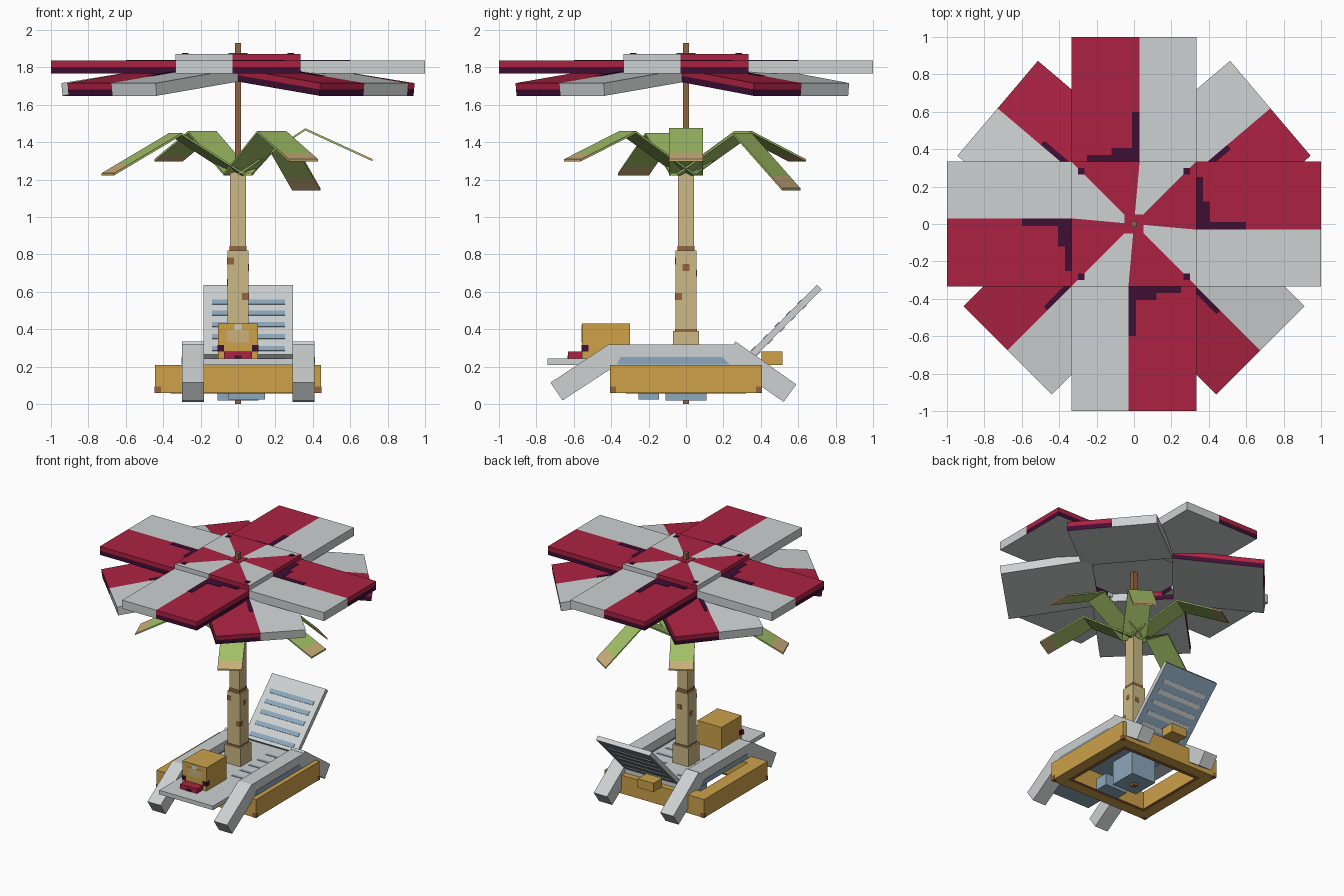
import bpy, bmesh, math
from mathutils import Matrix, Vector

if "Cube" in bpy.data.objects:
    bpy.data.objects.remove(bpy.data.objects["Cube"])


def lin(c):
    c /= 255
    return c / 12.92 if c <= 0.04045 else ((c + 0.055) / 1.055) ** 2.4


COLORS = {"grey": (205, 209, 209), "red": (172, 34, 66), "purple": (62, 14, 52),
          "trunk tan": (203, 184, 132), "wood orange": (205, 161, 74), "brown": (150, 100, 62),
          "blue": (140, 168, 188), "leaf green": (164, 195, 104), "straw": (204, 176, 122)}
MATS = {}
for n, rgb in COLORS.items():
    m = bpy.data.materials.new(n)
    m.diffuse_color = (*[lin(v) for v in rgb], 1)
    m.use_nodes = True
    m.node_tree.nodes["Principled BSDF"].inputs["Base Color"].default_value = m.diffuse_color
    MATS[n] = m


def prism(name, pts, heights, mat, axis="z", rule=None, M=None):
    """Extrude an outline through the given heights; rule may recolour faces."""
    bm = bmesh.new()
    rows = []
    for h in heights:
        rows.append([bm.verts.new((p[0], p[1], h) if axis == "z" else (h, p[0], p[1])) for p in pts])
    n = len(pts)
    bm.faces.new(rows[0][::-1])
    bm.faces.new(rows[-1])
    for a, b in zip(rows, rows[1:]):
        for i in range(n):
            j = (i + 1) % n
            bm.faces.new((a[i], a[j], b[j], b[i]))
    bmesh.ops.recalc_face_normals(bm, faces=bm.faces)
    bm.normal_update()
    names = [mat]
    for f in bm.faces:
        c = rule(f.normal, f.calc_center_median()) if rule else None
        c = c or mat
        if c not in names:
            names.append(c)
        f.material_index = names.index(c)
    if M:
        bm.transform(M)
    me = bpy.data.meshes.new(name)
    bm.to_mesh(me)
    bm.free()
    for c in names:
        me.materials.append(MATS[c])
    ob = bpy.data.objects.new(name, me)
    bpy.context.collection.objects.link(ob)
    return ob


def box(name, x, y, z, mat, M=None, rule=None):
    return prism(name, [(x[0], y[0]), (x[1], y[0]), (x[1], y[1]), (x[0], y[1])], z, mat, M=M, rule=rule)


def canopy(name, pts, z0, z1, red, M):
    """Canopy piece: red ones get a purple lower rim and a grey underside."""
    zm = (z0 + z1) / 2

    def rule(nr, c):
        if nr.z < -0.5:
            return "grey"
        if nr.z < 0.5 and c.z < zm:
            return "purple"
    prism(name, pts, [z0, zm, z1] if red else [z0, z1], "red" if red else "grey",
          rule=rule if red else None, M=M)


def rect(x0, x1, y0, y1):
    return [(x0, y0), (x1, y0), (x1, y1), (x0, y1)]


# canopy: raised centre, four flat panels
W, S = 0.333, 0.03
for k in range(4):
    R = Matrix.Rotation(k * math.pi / 2, 4, "Z")
    canopy("canopy_centre_red", [(0, 0), (S, W), (-W, W)], 1.80, 1.873, True, R)
    canopy("canopy_centre_grey", [(0, 0), (W, W), (S, W)], 1.80, 1.873, False, R)
    canopy("canopy_panel_red", rect(-W, S, W, 1), 1.768, 1.836, True, R)
    canopy("canopy_panel_grey", rect(S, W, W, 1), 1.768, 1.836, False, R)
    # painted dark seams beside the centre
    for x, y in (((-0.01, 0.03), (W, 0.60)), ((-0.25, -0.01), (W, 0.37)), ((-0.12, -0.01), (0.37, 0.405))):
        box("canopy_seam", x, y, (1.834, 1.839), "purple", R)
    box("canopy_seam_corner", (-0.30, -0.265), (0.265, 0.30), (1.871, 1.876), "purple", R)
box("canopy_hub_patch", (-0.05, 0.05), (-0.05, 0.05), (1.871, 1.876), "red")

# canopy: four drooping diagonal panels
for a in (40.3, 139.7, 225, 315):
    M = (Matrix.Translation((0, 0, 1.765)) @ Matrix.Rotation(math.radians(a), 4, "Z")
         @ Matrix.Rotation(math.radians(7), 4, "Y"))
    canopy("canopy_diagonal_red", rect(0.285, 0.955, -W, 0), 0, 0.068, True, M)
    canopy("canopy_diagonal_grey", rect(0.285, 0.955, 0, W), 0, 0.068, False, M)
    box("canopy_diagonal_seam", (0.42, 0.65), (-0.03, 0), (0.066, 0.071), "purple", M)

# pole and trunk
box("pole", (-0.017, 0.017), (-0.017, 0.017), (0, 1.93), "brown")
for n, w, z in (("trunk_base", 0.07, (0.2, 0.39)), ("trunk_lower", 0.056, (0.39, 0.82)),
                ("trunk_upper", 0.044, (0.82, 1.24))):
    box(n, (-w, w), (-w, w), z, "trunk tan")
box("trunk_ring", (-0.046, 0.046), (-0.046, 0.046), (0.82, 0.845), "brown")
box("trunk_ring", (-0.058, 0.058), (-0.058, 0.058), (0.39, 0.402), "brown")
for x, y, z in ((-0.04, -0.056, 0.765), (0.04, -0.056, 0.575), (0.056, 0.0, 0.73),
                (0.056, -0.04, 0.575), (-0.056, 0.02, 0.65), (0.02, 0.056, 0.7)):
    box("trunk_knot", (x - 0.018, x + 0.018) if abs(y) == 0.056 else (x - 0.003, x + 0.003),
        (y - 0.018, y + 0.018) if abs(x) == 0.056 else (y - 0.003, y + 0.003), (z - 0.018, z + 0.018), "brown")

# palm leaves: bent strips with dry tips
for a, rt, zt, zp in ((0, 0.72, 1.31, 1.475), (57, 0.67, 1.155, 1.45), (122, 0.70, 1.31, 1.46),
                      (202, 0.75, 1.235, 1.45), (300, 0.70, 1.31, 1.46)):
    rp = 0.36
    rb, zb = rp + (rt - rp) * 0.78, zp + (zt - zp) * 0.78
    top = [(0.0, 1.235), (rp, zp), (rb, zb), (rt, zt)]
    M = Matrix.Rotation(math.radians(a), 4, "Z") @ Matrix.Rotation(-math.pi / 2, 4, "Z")
    for (p, q), c in zip(zip(top, top[1:]), ("leaf green", "leaf green", "straw")):
        prism("palm_leaf", [p, q, (q[0], q[1] - 0.012), (p[0], p[1] - 0.012)],
              (-0.09, 0.09), c, axis="x", M=M)

# wooden frame
for s in (-1, 1):
    box("frame_side", sorted((s * 0.34, s * 0.445)), (-0.405, 0.405), (0.06, 0.208), "wood orange")
    box("frame_end", (-0.34, 0.34), sorted((s * 0.30, s * 0.405)), (0.06, 0.208), "wood orange")
    box("frame_inner_edge", sorted((s * 0.335, s * 0.36)), (-0.32, 0.32), (0.058, 0.066), "brown")
    box("frame_inner_edge", (-0.34, 0.34), sorted((s * 0.295, s * 0.32)), (0.058, 0.066), "brown")
    for t in (-1, 1):
        box("frame_corner_patch", sorted((s * 0.412, s * 0.447)), sorted((t * 0.375, t * 0.407)),
            (0.059, 0.093), "brown")
box("rear_block", (-0.07, 0.07), (0.405, 0.515), (0.21, 0.28), "wood orange")

# blue boxes underneath
box("under_box_large", (-0.11, 0.11), (-0.11, 0.11), (0.02, 0.21), "blue")
box("under_box_small", (-0.05, 0.145), (-0.255, -0.145), (0.025, 0.12), "blue")

# lounger seat
X0, X1 = -0.185, 0.295
box("seat", (X0, X1), (-0.74, 0.36), (0.21, 0.243), "grey",
    rule=lambda n, c: "blue" if n.z < -0.5 else None)
for i in range(5):
    y = -0.22 + 0.11 * i
    for x in ((X0 + 0.04, -0.08), (0.1, X1 - 0.04)):
        box("seat_stripe", x, (y - 0.012, y + 0.012), (0.241, 0.246), "blue")

# lounger backrest with stripes on both faces
prism("backrest", [(0.33, 0.265), (0.70, 0.638), (0.725, 0.613), (0.355, 0.24)], (X0, X1), "grey",
      axis="x", rule=lambda n, c: "blue" if n.y > 0.5 and n.z < -0.5 else None)
for z in (0.545, 0.485, 0.425, 0.36, 0.295):
    y = 0.33 + (z - 0.265) * 0.992
    for d, c in ((0, "blue"), (0.025, "grey")):
        o = (y + d, z - d)
        e, t = 0.012, 0.003
        prism("backrest_stripe", [(o[0] - e - t, o[1] - e + t), (o[0] + e - t, o[1] + e + t),
                                  (o[0] + e + t, o[1] + e - t), (o[0] - e + t, o[1] - e - t)],
              (-0.14, 0.25), c, axis="x")

# armrests with sloping legs
for x0, x1 in ((-0.30, -0.183), (0.292, 0.41)):
    prism("armrest", [(-0.43, 0.21), (0.27, 0.21), (0.27, 0.32), (-0.41, 0.32)], (x0, x1), "grey", axis="x")
    prism("front_leg", [(-0.41, 0.322), (-0.725, 0.115), (-0.66, 0.02), (-0.35, 0.222)], (x0, x1), "grey", axis="x")
    prism("back_leg", [(0.265, 0.335), (0.59, 0.105), (0.522, 0.012), (0.20, 0.235)], (x0, x1), "grey", axis="x")
    for x in (x0, x1):
        prism("armrest_stripe", [(-0.37, 0.212), (0.235, 0.212), (0.195, 0.252), (-0.35, 0.252)],
              (x - 0.003, x + 0.003), "blue", axis="x")

# chest on the seat
box("chest", (-0.107, 0.107), (-0.555, -0.30), (0.243, 0.43), "wood orange")
box("chest_front_patch", (-0.06, 0.06), (-0.558, -0.552), (0.33, 0.395), "straw")
box("chest_front_spot", (-0.02, 0.02), (-0.560, -0.553), (0.395, 0.425), "grey")
box("chest_lip", (-0.075, 0.075), (-0.63, -0.555), (0.243, 0.28), "red")
box("chest_lip_gap", (-0.02, 0.02), (-0.633, -0.627), (0.243, 0.26), "purple")
for s in (-1, 1):
    box("chest_corner", sorted((s * 0.075, s * 0.11)), (-0.558, -0.52), (0.28, 0.315), "purple")
